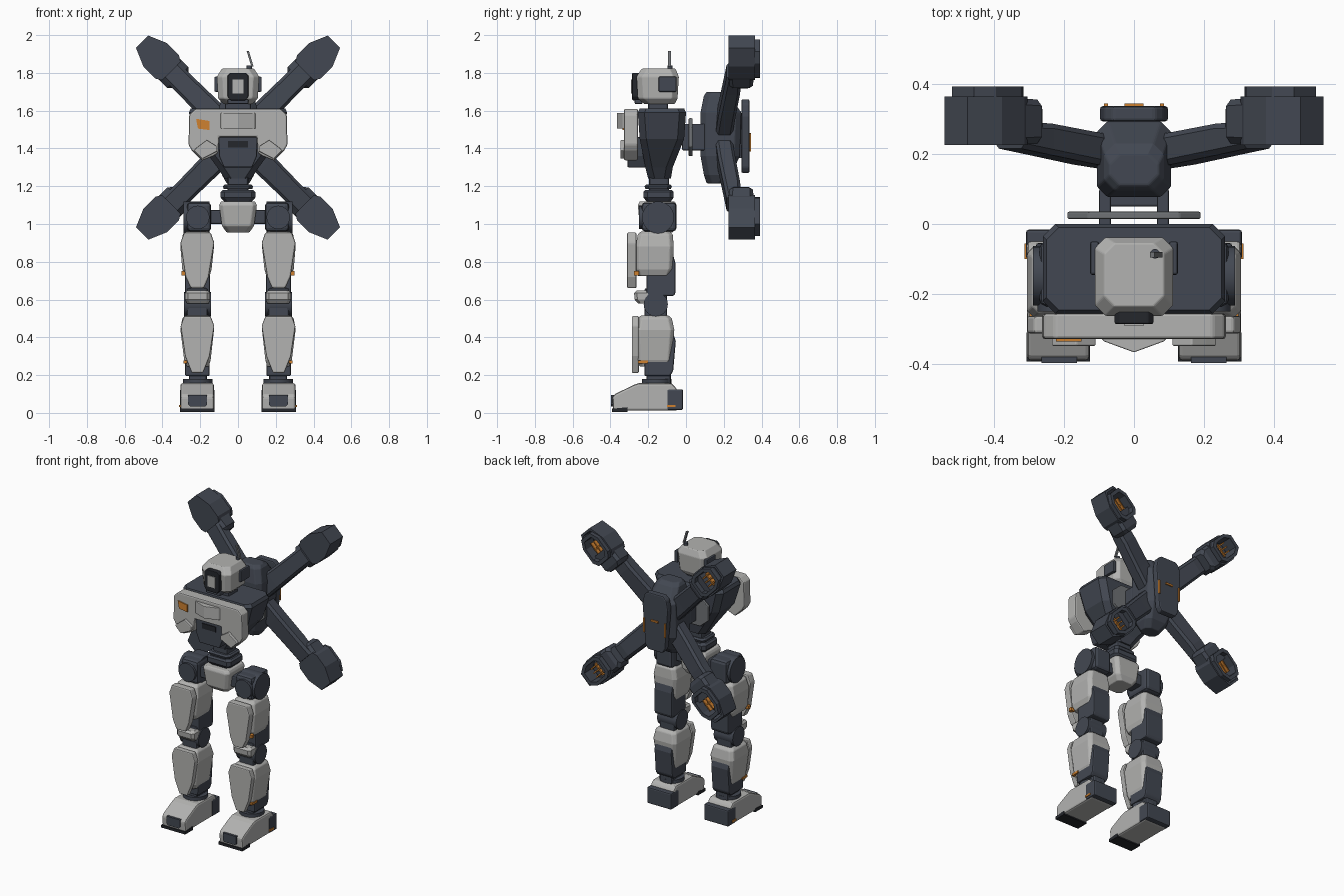
import bpy, bmesh, math
from mathutils import Vector

if "Cube" in bpy.data.objects:
    bpy.data.objects.remove(bpy.data.objects["Cube"])


def material(name, rgb):
    m = bpy.data.materials.new(name)
    m.diffuse_color = (*rgb, 1)
    m.use_nodes = True
    m.node_tree.nodes["Principled BSDF"].inputs["Base Color"].default_value = m.diffuse_color
    return m


LIGHT = material("light_grey", (0.45, 0.45, 0.44))
DARK = material("dark_slate", (0.055, 0.064, 0.084))
MID = material("mid_grey", (0.16, 0.17, 0.18))
BLACK = material("near_black", (0.018, 0.02, 0.025))
ORANGE = material("orange", (0.62, 0.22, 0.03))
S = math.sqrt(0.5)
HUB_Z = 1.457


def finish(name, bm, mat, bevel=0, mirror=False, arm=False, smooth=False):
    """Turn a bmesh into an object; arm parts are laid along a diagonal and repeated four times."""
    if arm:
        for v in bm.verts:
            a, y, u = v.co
            v.co = ((u - a) * S, y, (u + a) * S)
    bmesh.ops.recalc_face_normals(bm, faces=bm.faces)
    me = bpy.data.meshes.new(name)
    bm.to_mesh(me)
    bm.free()
    me.materials.append(mat)
    if smooth:
        me.shade_smooth()
        me.set_sharp_from_angle(angle=math.radians(35))
    ob = bpy.data.objects.new(name, me)
    bpy.context.collection.objects.link(ob)
    if arm:
        ob.location.z = HUB_Z
    if bevel:
        b = ob.modifiers.new("bevel", "BEVEL")
        b.width, b.segments, b.limit_method = bevel, 2, "ANGLE"
        b.angle_limit = math.radians(25)
    if mirror or arm:
        m = ob.modifiers.new("mirror", "MIRROR")
        m.use_axis = (True, False, arm)
        m.use_clip = False
        m.use_mirror_merge = False
    return ob


def skin(bm, rings):
    """Join rings of points with quads and cap both ends."""
    rows = [[bm.verts.new(p) for p in r] for r in rings]
    for a, b in zip(rows, rows[1:]):
        for i in range(len(a)):
            j = (i + 1) % len(a)
            bm.faces.new((a[i], a[j], b[j], b[i]))
    bm.faces.new(rows[0])
    return bm.faces.new(rows[-1])


def loft(name, sections, mat, cut=0.02, **kw):
    """Chamfered rectangles (z, x0, x1, y0, y1) stacked upwards."""
    bm = bmesh.new()
    c = cut
    skin(bm, [[(a + c, d, z), (b - c, d, z), (b, d + c, z), (b, e - c, z),
               (b - c, e, z), (a + c, e, z), (a, e - c, z), (a, d + c, z)]
              for z, a, b, d, e in sections])
    return finish(name, bm, mat, **kw)


def prism(name, pts, axis, lo, hi, mat, recess=None, **kw):
    """Profile extruded along an axis; recess = (rim, depth) hollows the far end."""
    put = {"x": lambda p, q, t: (t, p, q), "y": lambda p, q, t: (p, t, q),
           "z": lambda p, q, t: (p, q, t)}[axis]
    bm = bmesh.new()
    end = skin(bm, [[put(p, q, t) for p, q in pts] for t in (lo, hi)])
    if recess:
        bmesh.ops.recalc_face_normals(bm, faces=bm.faces)
        bmesh.ops.inset_region(bm, faces=[end], thickness=recess[0])
        bmesh.ops.inset_region(bm, faces=[end], thickness=0.001, depth=-recess[1])
    return finish(name, bm, mat, **kw)


def box(name, x, y, z, mat, **kw):
    return prism(name, [(x[0], y[0]), (x[1], y[0]), (x[1], y[1]), (x[0], y[1])],
                 "z", z[0], z[1], mat, **kw)


def disc(name, p, q, r, axis, lo, hi, mat, n=24, **kw):
    pts = [(p + r * math.cos(2 * math.pi * i / n), q + r * math.sin(2 * math.pi * i / n))
           for i in range(n)]
    return prism(name, pts, axis, lo, hi, mat, smooth=True, **kw)


def sym(half):
    """Complete a right-hand half outline with its mirror image."""
    return half + [(-x, z) for x, z in reversed(half)]


# Torso and chest armour
loft("torso", [(1.24, -.07, .07, -.2, -.08), (1.30, -.11, .11, -.215, -.07),
               (1.45, -.22, .22, -.245, -.01), (1.59, -.26, .26, -.255, 0),
               (1.612, -.25, .25, -.245, -.01)], DARK, cut=0.035)
prism("chest_plate", sym([(.1, 1.46), (.105, 1.375), (.13, 1.36), (.19, 1.335), (.245, 1.39),
                          (.262, 1.42), (.258, 1.58), (.225, 1.61)]),
      "y", -.328, -.255, LIGHT, bevel=.008)
prism("chest_ridge", [(-.1, -.32), (-.085, -.335), (0, -.366), (.085, -.335), (.1, -.32)],
      "z", 1.505, 1.588, LIGHT, bevel=.003)
prism("chest_lobe", [(.11, 1.385), (.19, 1.345), (.235, 1.39), (.205, 1.415), (.165, 1.445),
                     (.11, 1.41)], "y", -.348, -.32, LIGHT, bevel=.004, mirror=True)
prism("chest_marker", [(-.222, 1.557), (-.15, 1.545), (-.15, 1.497), (-.212, 1.505)],
      "y", -.335, -.326, ORANGE)
prism("abdomen_hatch", sym([(.075, 1.3), (.1, 1.36), (.103, 1.46)]), "y", -.31, -.2, DARK,
      bevel=.006)
box("hatch_panel", (-.052, .052), (-.315, -.307), (1.405, 1.44), BLACK)

# Waist and pelvis
box("spine", (-.055, .055), (-.195, -.09), (1.1, 1.27), DARK, bevel=.012)
loft("waist_ring", [(1.185, -.075, .075, -.215, -.08), (1.2, -.08, .08, -.22, -.075),
                    (1.21, -.07, .07, -.21, -.085)], DARK)
loft("waist_block", [(1.12, -.075, .075, -.21, -.08), (1.14, -.092, .092, -.225, -.065),
                     (1.17, -.092, .092, -.225, -.065), (1.18, -.08, .08, -.215, -.075)], DARK)
loft("pelvis", [(.955, -.06, .06, -.21, -.07), (.99, -.085, .085, -.245, -.055),
                (1.1, -.1, .1, -.255, -.05), (1.12, -.09, .09, -.245, -.06)], LIGHT,
     bevel=.005)

# Head
box("neck", (-.07, .07), (-.2, -.095), (1.6, 1.66), DARK, bevel=.012)
loft("head", [(1.635, -.075, .075, -.22, -.06), (1.665, -.105, .105, -.255, -.045),
              (1.78, -.112, .112, -.262, -.038), (1.822, -.085, .085, -.235, -.055)],
     LIGHT, cut=.03, bevel=.004)
prism("visor_frame", sym([(.04, 1.655), (.055, 1.675), (.055, 1.785), (.04, 1.8)]),
      "y", -.285, -.25, BLACK, bevel=.004)
box("visor_lens", (-.028, .028), (-.29, -.283), (1.69, 1.765), LIGHT)
box("chin", (-.055, .055), (-.272, -.23), (1.635, 1.66), DARK, bevel=.006)
box("ear", (.1, .125), (-.145, -.05), (1.7, 1.78), DARK, bevel=.006, mirror=True)
disc("antenna_base", .06, -.085, .014, "z", 1.81, 1.84, DARK, n=12)
bm = bmesh.new()
skin(bm, [[(x + sx * .006, -.088 + sy * .008, z) for sx, sy in ((-1, -1), (1, -1), (1, 1), (-1, 1))]
          for x, z in ((.076, 1.835), (.052, 1.915))])
finish("antenna", bm, MID)

# Hips
C = .213
box("hip_axle", (.06, .16), (-.2, -.1), (1.0, 1.075), DARK, bevel=.008, mirror=True)
box("hip_block", (.142, .27), (-.235, -.05), (.96, 1.115), DARK, bevel=.02, mirror=True)
disc("hip_side_joint", -.148, 1.035, .085, "x", .15, .288, DARK, mirror=True)
disc("hip_front_joint", C, 1.035, .062, "y", -.25, -.2, DARK, mirror=True)

# Thighs
loft("thigh", [(.725, .15, .28, -.255, -.085), (.76, .14, .295, -.268, -.07),
               (.88, .127, .305, -.268, -.065), (.945, .14, .292, -.255, -.07),
               (.96, .155, .275, -.24, -.085)], LIGHT, bevel=.005, mirror=True)
prism("thigh_plate", [(.18, .66), (.25, .66), (.278, .72), (.305, .9), (.285, .955), (.145, .955),
                      (.125, .9), (.155, .72)], "y", -.312, -.262, LIGHT, bevel=.008, mirror=True)
prism("thigh_rear", [(-.21, .62), (-.062, .62), (-.055, .64), (-.055, .79), (-.075, .86),
                     (-.21, .86)], "x", .148, .28, DARK, bevel=.008, mirror=True)
box("thigh_marker", (.27, .298), (-.274, -.25), (.728, .75), ORANGE, mirror=True)

# Knees
disc("knee_joint", -.16, .575, .064, "x", .142, .286, DARK, mirror=True)
box("knee_core", (.16, .27), (-.22, -.1), (.48, .66), DARK, bevel=.01, mirror=True)
loft("knee_cap", [(.58, .155, .27, -.255, -.18), (.6, .148, .28, -.272, -.18),
                  (.635, .148, .28, -.275, -.18), (.648, .16, .268, -.26, -.19)], LIGHT,
     cut=.015, mirror=True)

# Shins
loft("shin", [(.245, .155, .27, -.245, -.085), (.28, .145, .285, -.26, -.075),
              (.44, .127, .305, -.265, -.062), (.5, .14, .295, -.255, -.075),
              (.515, .155, .28, -.24, -.09)], LIGHT, bevel=.005, mirror=True)
prism("shin_plate", [(.185, .212), (.245, .212), (.28, .3), (.304, .46), (.285, .512), (.145, .512),
                     (.125, .46), (.15, .3)], "y", -.287, -.25, LIGHT, bevel=.006, mirror=True)
prism("shin_rear", [(-.22, .195), (-.085, .195), (-.068, .22), (-.054, .38), (-.07, .43),
                    (-.22, .3)], "x", .15, .28, DARK, bevel=.008, mirror=True)
box("shin_marker", (.27, .288), (-.255, -.2), (.262, .277), ORANGE, mirror=True)

# Ankles and feet
disc("ankle_ring", C, -.155, .078, "z", .14, .18, DARK, mirror=True)
box("ankle", (.165, .26), (-.21, -.08), (.15, .21), DARK, bevel=.012, mirror=True)
prism("foot", [(-.385, .012), (-.05, .012), (-.035, .03), (-.05, .13), (-.075, .157), (-.25, .157),
               (-.28, .147), (-.375, .1), (-.39, .085)], "x", .127, .305, LIGHT,
      bevel=.012, mirror=True)
box("heel", (.124, .308), (-.1, -.016), (.015, .125), DARK, bevel=.008, mirror=True)
prism("toe_sole", [(-.392, .004), (-.31, .004), (-.31, .03), (-.392, .022)], "x", .125, .307, BLACK,
      mirror=True)
prism("toe_panel", [(.163, .045), (.172, .035), (.255, .035), (.264, .045), (.264, .095),
                    (.163, .095)], "y", -.396, -.375, DARK, mirror=True)
box("heel_marker", (.3, .312), (-.1, -.055), (.03, .043), ORANGE, mirror=True)

# Backpack
prism("mount_plate", sym([(.13, 1.36), (.19, 1.41), (.19, 1.51), (.13, 1.56)]),
      "y", .014, .035, MID, bevel=.005)
box("mount_strut", (.065, .1), (-.02, .1), (1.39, 1.53), DARK, bevel=.006, mirror=True)
box("mount_bar", (-.09, .09), (.05, .1), (1.42, 1.5), DARK, bevel=.006)
loft("backpack", [(1.215, -.06, .06, .11, .2), (1.26, -.085, .085, .095, .24),
                  (1.36, -.106, .106, .077, .285), (1.59, -.106, .106, .077, .293),
                  (1.68, -.085, .085, .095, .23), (1.7, -.07, .07, .11, .2)], DARK,
     cut=.03, bevel=.005)
box("rear_core", (-.05, .05), (.25, .31), (1.35, 1.58), DARK)
prism("rear_plate", sym([(.055, 1.27), (.075, 1.3), (.097, 1.57), (.085, 1.635), (.06, 1.66)]),
      "y", .293, .336, DARK, bevel=.008)
box("rear_marker", (-.027, .027), (.335, .344), (1.47, 1.482), ORANGE)
box("rear_side_marker", (.074, .085), (.335, .344), (1.385, 1.48), ORANGE, mirror=True)

# Four thruster arms: x is across the arm, z runs outwards
loft("arm", [(.02, -.066, .066, .15, .24), (.2, -.064, .064, .17, .262),
             (.38, -.06, .06, .197, .287), (.5, -.06, .06, .215, .29)], DARK, cut=.015, arm=True)
loft("pod_neck", [(.425, -.055, .055, .236, .345), (.45, -.078, .078, .23, .355),
                  (.56, -.078, .078, .228, .36)], DARK, cut=.018, arm=True)
prism("pod", sym([(.07, .5), (.088, .53), (.088, .62), (.046, .718)]), "y", .226, .364, DARK,
      recess=(.018, .08), arm=True)
ring = [(.05, .495), (.078, .53), (.078, .635), (.045, .69)]
bm = bmesh.new()
outer, inner = sym(ring), sym([(x * .74, .592 + (u - .592) * .76) for x, u in ring])
loops = [[bm.verts.new((x, y, u)) for x, u in pts]
         for pts, y in ((outer, .362), (outer, .392), (inner, .392), (inner, .3))]
for a, b in zip(loops, loops[1:] + loops[:1]):
    for i in range(8):
        j = (i + 1) % 8
        bm.faces.new((a[i], a[j], b[j], b[i]))
finish("nozzle_ring", bm, DARK, arm=True)
for k in (-1, 0, 1):
    box("nozzle_vane", (k * .03 - .004, k * .03 + .004), (.285, .355), (.545, .64), ORANGE, arm=True)
box("nozzle_bar", (-.045, .045), (.29, .345), (.588, .598), ORANGE, arm=True)
